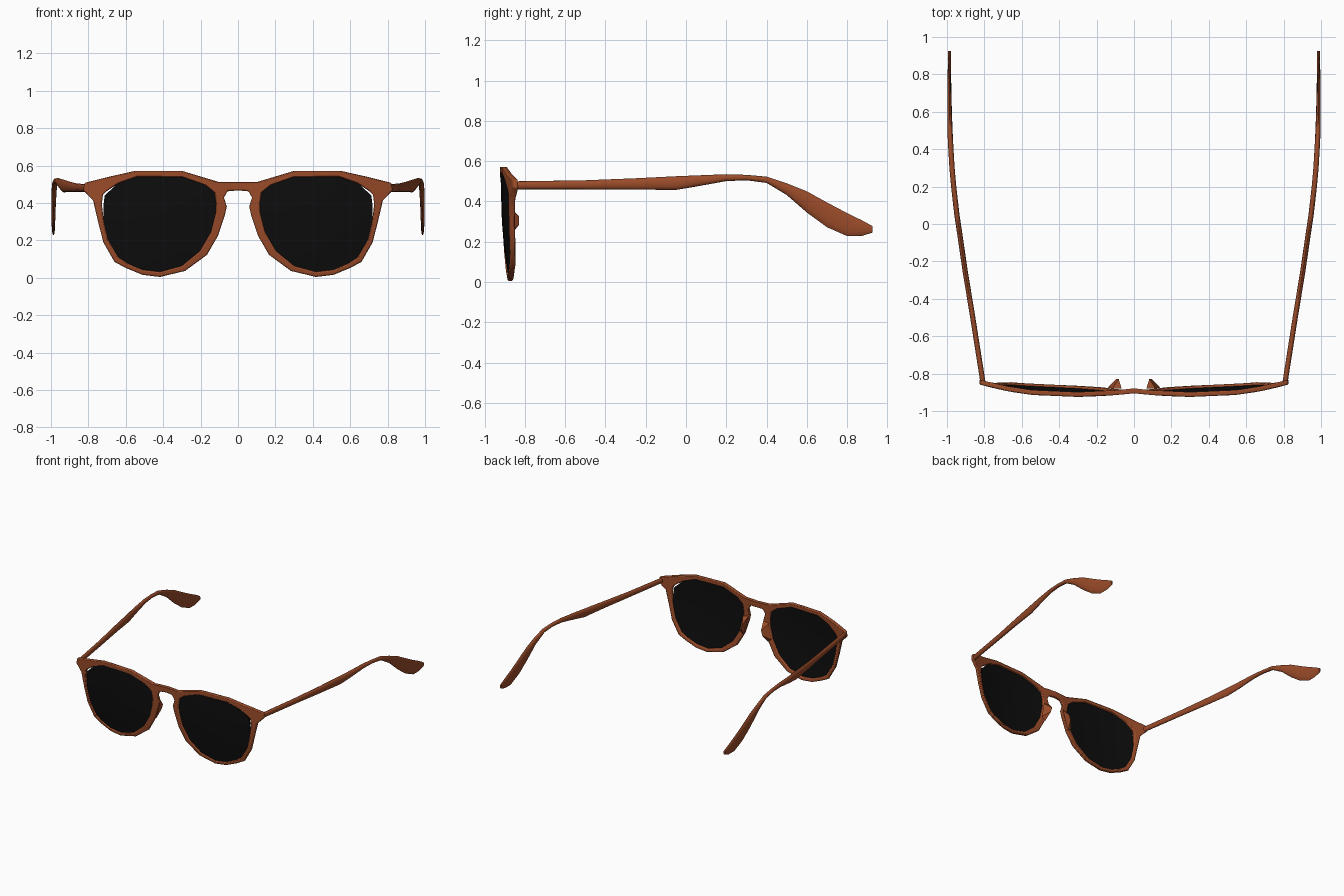
import bpy, bmesh, math

if "Cube" in bpy.data.objects:
    bpy.data.objects.remove(bpy.data.objects["Cube"])


def material(name, rgb):
    m = bpy.data.materials.new(name)
    m.diffuse_color = (*rgb, 1)
    m.use_nodes = True
    m.node_tree.nodes["Principled BSDF"].inputs["Base Color"].default_value = m.diffuse_color
    return m


BROWN = material("brown_acetate", (0.32, 0.07, 0.022))
BLACK = material("black_lens", (0.004, 0.004, 0.004))


def finish(bm, name, mat, angle=40, bevel=0):
    bmesh.ops.recalc_face_normals(bm, faces=bm.faces)
    mesh = bpy.data.meshes.new(name)
    bm.to_mesh(mesh)
    bm.free()
    mesh.materials.append(mat)
    ob = bpy.data.objects.new(name, mesh)
    bpy.context.collection.objects.link(ob)
    if bevel:
        mod = ob.modifiers.new("rounded_edges", 'BEVEL')
        mod.width, mod.segments = bevel, 2
        mod.limit_method, mod.angle_limit = 'ANGLE', math.radians(50)
    bpy.ops.object.select_all(action='DESELECT')
    ob.select_set(True)
    bpy.context.view_layer.objects.active = ob
    bpy.ops.object.shade_smooth_by_angle(angle=math.radians(angle))
    return ob


def front_y(x, z):
    """Curved front surface: wraps back at the sides and towards the bottom."""
    x = abs(x)
    y = -0.925 + 0.04 * (max(0.45 - z, 0) / 0.45) ** 2
    if x > 0.35:
        return y + 0.065 * ((x - 0.35) / 0.47) ** 2
    return y + 0.02 * ((0.35 - x) / 0.35) ** 2


def thicken(bm, depth):
    bmesh.ops.remove_doubles(bm, verts=bm.verts, dist=0.0005)
    bmesh.ops.recalc_face_normals(bm, faces=bm.faces)
    out = bmesh.ops.extrude_face_region(bm, geom=bm.faces[:], use_keep_orig=True)
    for v in out["geom"]:
        if isinstance(v, bmesh.types.BMVert):
            v.co.y += depth


# Rim: outer x, z paired with opening x, z
RIM = [
    (0.10, 0.512, 0.176, 0.497), (0.30, 0.572, 0.30, 0.54),
    (0.55, 0.572, 0.54, 0.54), (0.68, 0.543, 0.64, 0.505),
    (0.82, 0.508, 0.70, 0.465), (0.828, 0.468, 0.722, 0.445),
    (0.775, 0.415, 0.728, 0.395), (0.748, 0.30, 0.717, 0.30),
    (0.72, 0.19, 0.695, 0.205), (0.66, 0.085, 0.64, 0.11),
    (0.60, 0.053, 0.59, 0.077), (0.51, 0.016, 0.51, 0.043),
    (0.417, 0.005, 0.417, 0.032), (0.283, 0.037, 0.30, 0.064),
    (0.166, 0.123, 0.203, 0.144), (0.107, 0.225, 0.144, 0.246),
    (0.07, 0.337, 0.118, 0.35), (0.06, 0.38, 0.116, 0.40),
    (0.075, 0.43, 0.128, 0.46)]
N = len(RIM)

# Front frame: two rims joined by the bridge
bm = bmesh.new()
for s in (1, -1):
    quads = []
    for i, (a, b, c, d) in enumerate(RIM):
        e, f, g, h = RIM[(i + 1) % N]
        quads.append([(a, b), (e, f), (g, h), (c, d)])
    quads.append([(0, 0.513), (0.07, 0.513), (0.055, 0.464), (0, 0.467)])
    quads.append([(0.07, 0.513), (0.10, 0.512), (0.075, 0.43), (0.055, 0.464)])
    for q in quads:
        bm.faces.new([bm.verts.new((s * x, front_y(x, z), z)) for x, z in q])
thicken(bm, 0.026)
finish(bm, "front_frame", BROWN, 40, 0.007)

# Lenses: concentric rings following the curved front
CX, CZ = 0.42, 0.30
for s, side in ((1, "right"), (-1, "left")):
    bm = bmesh.new()
    rings = []
    for t in (1, 0.75, 0.5, 0.25):
        ring = []
        for i, (_, _, x, z) in enumerate(RIM):
            k = t * (0.97 if i in (4, 5, 6) else 1.012)
            x, z = CX + (x - CX) * k, CZ + (z - CZ) * k
            ring.append(bm.verts.new((s * x, front_y(x, z) + 0.007, z)))
        rings.append(ring)
    for r0, r1 in zip(rings, rings[1:]):
        for i in range(N):
            j = (i + 1) % N
            bm.faces.new((r0[i], r0[j], r1[j], r1[i]))
    hub = bm.verts.new((s * CX, front_y(CX, CZ) + 0.007, CZ))
    for i in range(N):
        bm.faces.new((rings[-1][i], rings[-1][(i + 1) % N], hub))
    thicken(bm, 0.009)
    finish(bm, side + "_lens", BLACK)

# Temple arms: y, centre x, top z, bottom z
ARM = [
    (-0.845, 0.808, 0.50, 0.46), (-0.5, 0.862, 0.505, 0.46),
    (-0.25, 0.903, 0.515, 0.459), (-0.05, 0.932, 0.525, 0.457),
    (0.05, 0.947, 0.529, 0.474), (0.2, 0.964, 0.535, 0.501),
    (0.3, 0.973, 0.532, 0.505), (0.4, 0.979, 0.523, 0.492),
    (0.5, 0.984, 0.49, 0.432), (0.6, 0.986, 0.45, 0.345),
    (0.7, 0.987, 0.395, 0.272), (0.8, 0.987, 0.342, 0.228),
    (0.87, 0.987, 0.308, 0.228), (0.925, 0.986, 0.278, 0.245)]
SIDES = 12
for s, side in ((1, "right"), (-1, "left")):
    bm = bmesh.new()
    rings = []
    for y, x, top, bottom in ARM:
        half = 0.014 if y < 0.5 else 0.014 - 0.016 * (y - 0.5)
        ring = []
        for k in range(SIDES):
            a = 2 * math.pi * k / SIDES
            ring.append(bm.verts.new((s * (x + half * math.cos(a)), y,
                        (top + bottom) / 2 + (top - bottom) / 2 * math.sin(a))))
        rings.append(ring)
    for r0, r1 in zip(rings, rings[1:]):
        for k in range(SIDES):
            j = (k + 1) % SIDES
            bm.faces.new((r0[k], r0[j], r1[j], r1[k]))
    bm.faces.new(rings[0])
    bm.faces.new(rings[-1])
    finish(bm, side + "_temple", BROWN, 50)

# Nose pads: small wedges behind the inner rims
for s, side in ((1, "right"), (-1, "left")):
    bm = bmesh.new()
    pts = [(0.066, -0.88, 0.38), (0.115, -0.88, 0.37), (0.14, -0.875, 0.25),
           (0.108, -0.875, 0.225), (0.082, -0.828, 0.325), (0.094, -0.828, 0.285)]
    for x, y, z in pts:
        bm.verts.new((s * x, y, z))
    bmesh.ops.convex_hull(bm, input=bm.verts)
    finish(bm, side + "_nose_pad", BROWN, 30)
